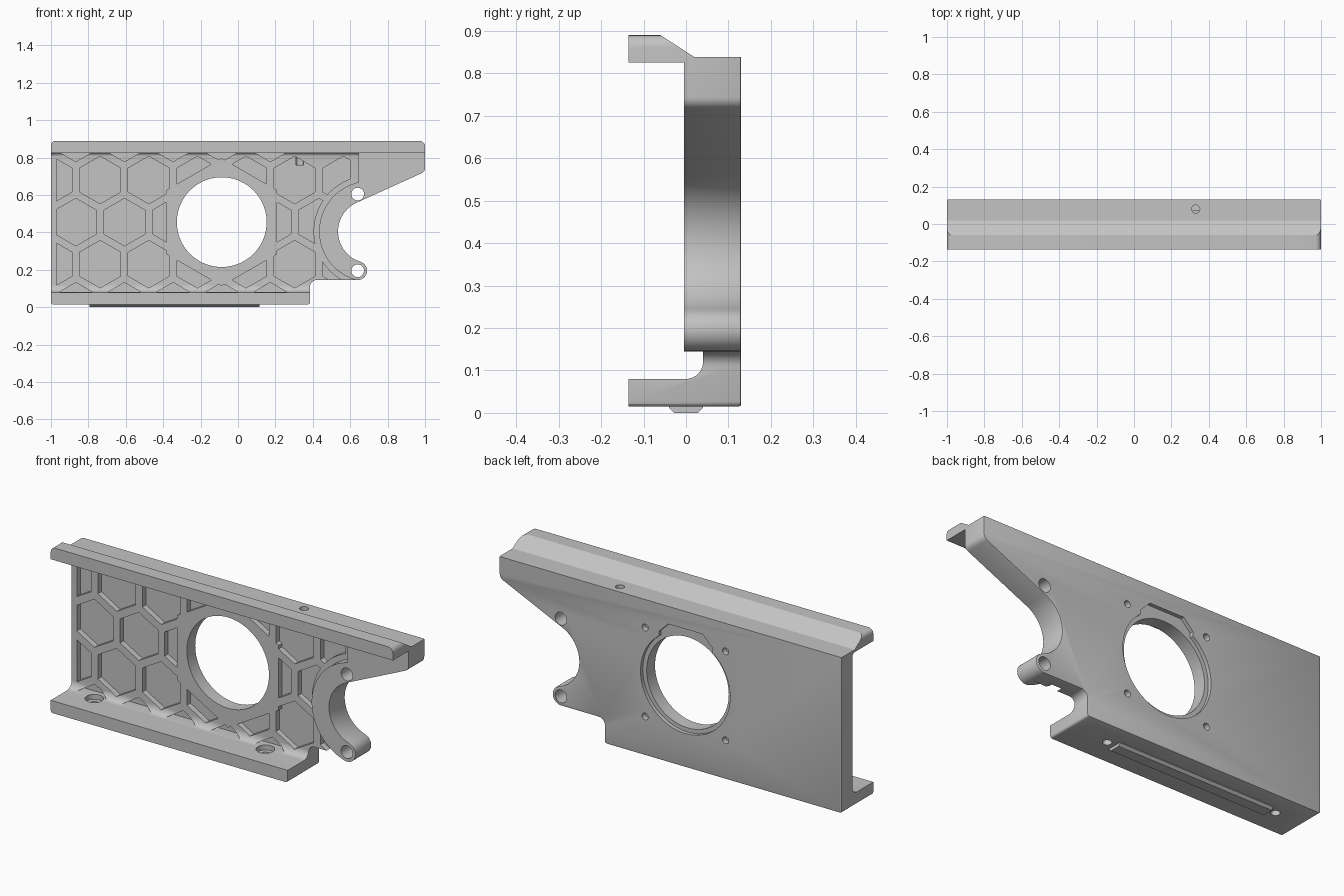
import bpy, bmesh
from math import cos, sin, radians, pi

cube = bpy.data.objects.get("Cube")
if cube:
    bpy.data.objects.remove(cube)

grey = bpy.data.materials.new("Plain Grey")
grey.use_nodes = True
colour = (0.55, 0.55, 0.55, 1)
grey.diffuse_color = colour
grey.node_tree.nodes["Principled BSDF"].inputs["Base Color"].default_value = colour


def arc(cx, cy, r, start, end, n=12):
    angles = [radians(start + (end - start) * i / n) for i in range(n + 1)]
    return [(cx + r * cos(a), cy + r * sin(a)) for a in angles]


def circle(cx, cy, r, n=48):
    return arc(cx, cy, r, 0, 360 - 360 / n, n - 1)


def hexagon(cx, cy, r):
    return arc(cx, cy, r, 30, 330, 5)


def prism(name, outlines, axis, low, high, back_bevel=0):
    """Extrude one or more 2D outlines along an axis."""
    place = {"x": lambda p, d: (d, p[0], p[1]),
             "y": lambda p, d: (p[0], d, p[1]),
             "z": lambda p, d: (p[0], p[1], d)}[axis]
    bm = bmesh.new()
    for pts in outlines:
        a = [bm.verts.new(place(p, low)) for p in pts]
        b = [bm.verts.new(place(p, high)) for p in pts]
        bm.faces.new(a)
        bm.faces.new(b[::-1])
        for i in range(len(pts)):
            j = (i + 1) % len(pts)
            bm.faces.new((a[j], a[i], b[i], b[j]))
    bmesh.ops.recalc_face_normals(bm, faces=bm.faces)
    if back_bevel:
        rim = [e for e in bm.edges if all(v.co.y > high - 0.001 for v in e.verts)]
        bmesh.ops.bevel(bm, geom=rim, offset=back_bevel, segments=2,
                        profile=0.5, affect='EDGES')
    mesh = bpy.data.meshes.new(name)
    bm.to_mesh(mesh)
    bm.free()
    mesh.materials.append(grey)
    obj = bpy.data.objects.new(name, mesh)
    bpy.context.collection.objects.link(obj)
    return obj


def combine(target, tool, operation):
    """Apply a boolean and discard the tool object."""
    mod = target.modifiers.new("combine", 'BOOLEAN')
    mod.operation = operation
    mod.solver = 'EXACT'
    mod.object = tool
    bpy.context.view_layer.objects.active = target
    bpy.ops.object.modifier_apply(modifier=mod.name)
    bpy.data.objects.remove(tool)


HX, HZ = -0.087, 0.455      # large opening centre
CX, CZ = 0.704, 0.405       # crescent centre

# Channel section: web with a flange along the top and bottom
section = [(-0.135, -0.01), (0.14, -0.01), (0.14, 0.838), (0.02, 0.838),
           (-0.12, 0.929), (-0.135, 0.929), (-0.135, 0.825)]
section += arc(0.02, 0.805, 0.02, 90, 0, 6) + arc(0, 0.12, 0.04, 0, -90, 10)
section += [(-0.135, 0.08)]
bracket = prism("bracket_body", [section], "x", -1.1, 1.1)

# Thicker crescent and arm
raised = arc(CX, CZ, 0.27, 103, 270, 40) + [(1.08, 0.135), (1.08, 0.832), (0.643, 0.832)]
combine(bracket, prism("raised_arm", [raised], "y", -0.005, 0.135), 'UNION')

# Trim everything to the side silhouette
outline = arc(-0.988, 0.027, 0.012, 180, 270, 3) + arc(0.373, 0.027, 0.012, 270, 360, 3)
outline += arc(0.42, 0.11, 0.035, 180, 90, 8)
outline += arc(0.64, 0.195, 0.05, -90, 73, 16)
outline += arc(CX, CZ, 0.169, 252, 114.3, 28)
outline += arc(0.97, 0.744, 0.03, -65.7, 0, 5)
outline += arc(0.97, 0.86, 0.03, 0, 90, 6) + arc(-0.975, 0.865, 0.025, 90, 180, 6)
combine(bracket, prism("silhouette", [outline], "y", -0.3, 0.13, 0.005), 'INTERSECT')

# Honeycomb pockets, kept clear of the opening, crescent and borders
cells = []
for row in range(-2, 3):
    for col in range(-4, 4):
        x = HX + 0.26 * (col + 0.5 * (row % 2))
        if -1.1 < x < 0.6 and not (abs(row) == 2 and x > 0.4):
            cells.append(hexagon(x, HZ + 0.225 * row, 0.127))
pockets = prism("pockets", cells, "y", -0.06, 0.07)
border = [(-0.97, 0.081), (0.6, 0.081), (0.6, 0.824), (-0.97, 0.824)]
combine(pockets, prism("border", [border], "y", -0.2, 0.2), 'INTERSECT')
combine(pockets, prism("keep_hub", [hexagon(HX, HZ, 0.342)], "y", -0.2, 0.2), 'DIFFERENCE')
combine(pockets, prism("keep_crescent", [circle(CX, CZ, 0.3, 64)], "y", -0.2, 0.2), 'DIFFERENCE')
combine(bracket, pockets, 'DIFFERENCE')

# Large opening with a shallow stepped seat and tab recess at the back
seat = prism("seat", [circle(HX, HZ, 0.262, 72)], "y", 0.11, 0.2)
tab = [(HX + x, HZ + z) for x, z in
       ((-0.155, 0.1), (0.155, 0.1), (0.155, 0.235), (0.1, 0.29), (-0.1, 0.29), (-0.155, 0.235))]
combine(seat, prism("tab", [tab], "y", 0.11, 0.2), 'UNION')
combine(bracket, seat, 'DIFFERENCE')
combine(bracket, prism("opening", [circle(HX, HZ, 0.24, 72)], "y", -0.2, 0.2), 'DIFFERENCE')

# Screw holes around the opening
screws = [circle(HX + sx * 0.235, HZ + sz * 0.235, 0.018, 20) for sx in (-1, 1) for sz in (-1, 1)]
combine(bracket, prism("screw_holes", screws, "y", 0.1, 0.2), 'DIFFERENCE')

# Pivot holes through the crescent ends
pivots = [circle(0.64, z, 0.034, 32) for z in (0.195, 0.605)]
combine(bracket, prism("pivot_holes", pivots, "y", -0.2, 0.2), 'DIFFERENCE')

# Counterbored holes in the bottom flange, small hole in the top edge
spots = (-0.84, 0.16)
combine(bracket, prism("flange_holes", [circle(x, 0, 0.022, 24) for x in spots],
                       "z", -0.1, 0.2), 'DIFFERENCE')
combine(bracket, prism("counterbores", [circle(x, 0, 0.045, 32) for x in spots],
                       "z", 0.055, 0.12), 'DIFFERENCE')
combine(bracket, prism("top_hole", [circle(0.33, 0.08, 0.022, 24)], "z", 0.76, 0.95), 'DIFFERENCE')

# Locating rail under the bottom flange
rail = prism("bottom_rail", [[(-0.04, 0.018), (-0.04, 0.012), (-0.028, 0),
                              (0.028, 0), (0.04, 0.012), (0.04, 0.018)]], "x", -0.795, 0.115)

bpy.ops.object.select_all(action='DESELECT')
for obj in (bracket, rail):
    obj.select_set(True)
bpy.context.view_layer.objects.active = bracket
bpy.ops.object.shade_smooth_by_angle(angle=radians(30))
